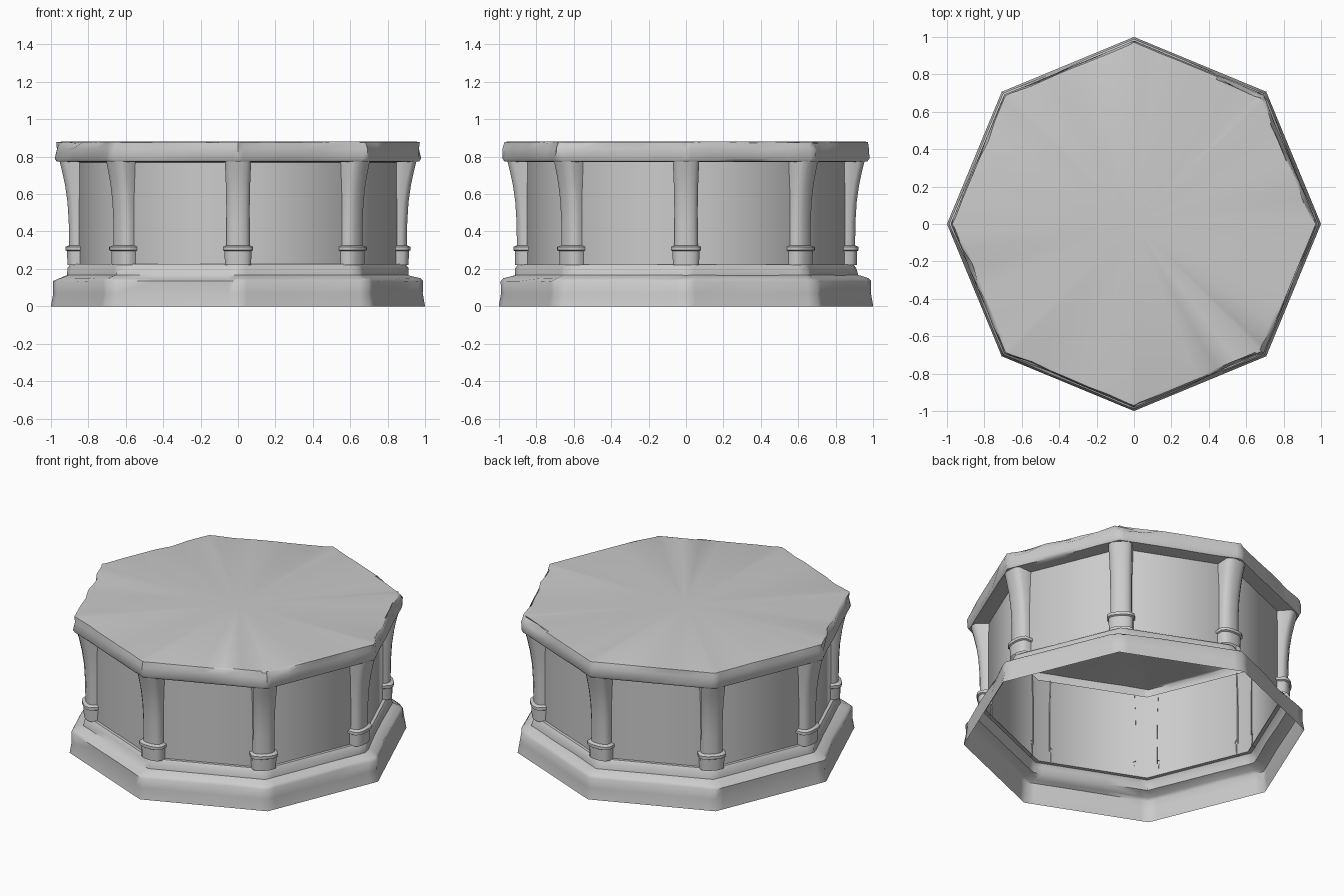
import bpy, bmesh, random
from math import cos, sin, pi, radians
from mathutils import Vector

if "Cube" in bpy.data.objects:
    bpy.data.objects.remove(bpy.data.objects["Cube"])

random.seed(4)
CORNERS = [Vector((cos(k * pi / 4), sin(k * pi / 4), 0)) for k in range(8)]


def finish(name, bm, angle):
    bmesh.ops.recalc_face_normals(bm, faces=bm.faces)
    me = bpy.data.meshes.new(name)
    bm.to_mesh(me)
    bm.free()
    ob = bpy.data.objects.new(name, me)
    bpy.context.collection.objects.link(ob)
    bpy.ops.object.select_all(action='DESELECT')
    ob.select_set(True)
    bpy.context.view_layer.objects.active = ob
    bpy.ops.object.shade_smooth_by_angle(angle=radians(angle))
    return ob


def ring(bm, r, z, fractions, wear):
    """Octagonal ring; wear randomly pulls points inward and down."""
    verts = []
    for k in range(8):
        a, b = CORNERS[k], CORNERS[(k + 1) % 8]
        for f in fractions:
            chip = random.random() ** 4 * wear
            p = a.lerp(b, f) * (r - chip)
            verts.append(bm.verts.new((p.x, p.y, z - chip * 0.3)))
    return verts


def bridge(bm, rings, closed=True):
    for lo, hi in zip(rings, rings[1:]):
        n = len(lo)
        for i in range(n if closed else n - 1):
            j = (i + 1) % n
            bm.faces.new((lo[i], lo[j], hi[j], hi[i]))


def octagon_shell(name, profile, fractions, cap=False, angle=50):
    bm = bmesh.new()
    rings = [ring(bm, r, z, fractions, w) for r, z, w in profile]
    bridge(bm, rings)
    if cap:
        top = rings[-1]
        mid = bm.verts.new((0, 0, profile[-1][1]))
        for i in range(len(top)):
            bm.faces.new((top[i], top[(i + 1) % len(top)], mid))
    return finish(name, bm, angle)


# moulded base skirt, open underneath
octagon_shell("base_moulding", [
    (1.0, 0.0, 0), (0.988, 0.07, 0.005), (0.99, 0.135, 0.015),
    (0.975, 0.15, 0.02), (0.92, 0.168, 0.01), (0.912, 0.205, 0.008),
    (0.895, 0.225, 0), (0.87, 0.225, 0)], (0, 0.07, 0.35, 0.65, 0.93))

# thin drum wall
octagon_shell("wall", [(0.875, 0.225, 0), (0.875, 0.775, 0)], (0,))

# worn top slab, with a hollow underside
octagon_shell("top_slab", [
    (0.875, 0.77, 0), (0.93, 0.772, 0), (0.97, 0.775, 0.005),
    (0.98, 0.79, 0.005), (0.98, 0.845, 0.02), (0.972, 0.878, 0.03),
    (0.955, 0.88, 0.01)],
    (0, 0.04, 0.2, 0.35, 0.5, 0.65, 0.8, 0.96), cap=True)


# corner pilasters: half-round sections swept up the wall corners
def pilaster(name, direction, sections):
    side = Vector((-direction.y, direction.x, 0))
    bm = bmesh.new()
    rings = []
    for z, half, outer in sections:
        outline = [(0.84, -1), (outer - 0.028, -1), (outer - 0.008, -0.72),
                   (outer, -0.3), (outer, 0.3), (outer - 0.008, 0.72),
                   (outer - 0.028, 1), (0.84, 1)]
        rings.append([bm.verts.new(direction * r + side * (t * half)
                                   + Vector((0, 0, z))) for r, t in outline])
    bridge(bm, rings, closed=False)
    finish(name, bm, 50)


SHAFT = [(0.30, 0.063, 0.903), (0.45, 0.062, 0.905), (0.56, 0.063, 0.912),
         (0.65, 0.065, 0.925), (0.72, 0.068, 0.94), (0.78, 0.070, 0.955)]
FOOT = [(0.222, 0.070, 0.912), (0.295, 0.072, 0.914), (0.30, 0.080, 0.922),
        (0.318, 0.080, 0.922), (0.326, 0.062, 0.902)]
for i, d in enumerate(CORNERS):
    pilaster(f"pilaster_shaft_{i + 1}", d, SHAFT)
    pilaster(f"pilaster_foot_{i + 1}", d, FOOT)
